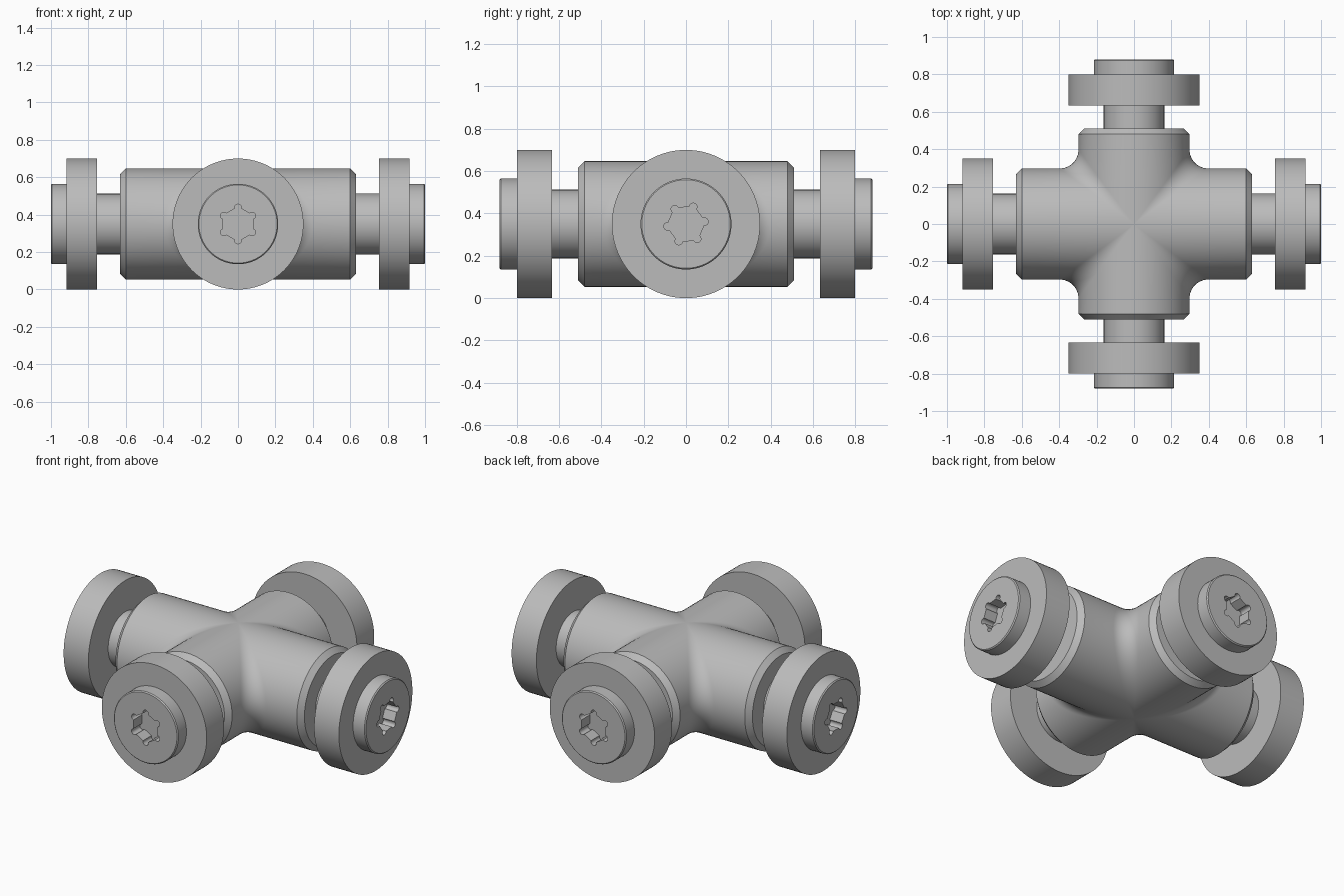
import bpy, bmesh
from math import sin, cos, pi, radians
from mathutils import Vector, Matrix

cube = bpy.data.objects.get("Cube")
if cube:
    bpy.data.objects.remove(cube, do_unlink=True)

CENTRE_Z = 0.35
PIPE_R, FILLET_R, CHAMFER = 0.297, 0.1, 0.03
ARM_X, ARM_Y = 0.63, 0.51          # half lengths of the pipe body

grey = bpy.data.materials.new("plain grey")
grey.use_nodes = True
grey.diffuse_color = (0.5, 0.5, 0.5, 1)
grey.node_tree.nodes["Principled BSDF"].inputs["Base Color"].default_value = grey.diffuse_color


def make_mesh(name, bm):
    bmesh.ops.remove_doubles(bm, verts=bm.verts, dist=1e-5)
    bmesh.ops.dissolve_degenerate(bm, edges=bm.edges, dist=1e-5)
    bmesh.ops.recalc_face_normals(bm, faces=bm.faces)
    mesh = bpy.data.meshes.new(name)
    bm.to_mesh(mesh)
    bm.free()
    mesh.materials.append(grey)
    return mesh


def add_object(name, mesh, matrix=Matrix()):
    obj = bpy.data.objects.new(name, mesh)
    bpy.context.collection.objects.link(obj)
    obj.matrix_world = matrix
    return obj


def smooth(obj):
    bpy.ops.object.select_all(action="DESELECT")
    obj.select_set(True)
    bpy.context.view_layer.objects.active = obj
    bpy.ops.object.shade_smooth_by_angle(angle=radians(30))


def skin(bm, rows):
    """Join rows of points into a quad sheet."""
    grid = [[bm.verts.new(p) for p in row] for row in rows]
    for a, b in zip(grid, grid[1:]):
        for i in range(len(a) - 1):
            bm.faces.new((a[i], a[i + 1], b[i + 1], b[i]))


def lathe(name, profile, steps=72):
    """Spin (radius, height) points around z."""
    bm = bmesh.new()
    turns = [2 * pi * i / steps for i in range(steps + 1)]
    skin(bm, [[(r * cos(t), r * sin(t), h) for r, h in profile] for t in turns])
    return make_mesh(name, bm)


# Cross body: each row runs from one arm end, over the rolling-ball fillet, to the next arm end
def body_row(phi, sx, sy):
    c, s = cos(phi), sin(phi)
    ball = Vector((c, c, s)) * (PIPE_R + FILLET_R)
    to_x, to_y = Vector((0, -c, -s)), Vector((-c, 0, -s))
    arm = [(ARM_X, 0), (ARM_X, PIPE_R - CHAMFER), (ARM_X - CHAMFER, PIPE_R)]
    row = [Vector((a, r * c, r * s)) for a, r in arm]
    spread = to_x.angle(to_y)
    for i in range(13):
        t = i / 12
        if spread < 1e-4:
            d = to_x
        else:
            d = (to_x * sin((1 - t) * spread) + to_y * sin(t * spread)) / sin(spread)
        row.append(ball + d * FILLET_R)
    row += [Vector((r * c, a - ARM_X + ARM_Y, r * s)) for a, r in reversed(arm)]
    return [(p.x * sx, p.y * sy, p.z) for p in row]


bm = bmesh.new()
for sx in (1, -1):
    for sy in (1, -1):
        skin(bm, [body_row(pi * (i / 36 - 0.5), sx, sy) for i in range(37)])
body = add_object("cross_body", make_mesh("cross_body", bm),
                  Matrix.Translation((0, 0, CENTRE_Z)))
smooth(body)

# Bolt and flange, measured outwards from the arm end
bolt_mesh = lathe("bolt", [(0, -0.05), (0.162, -0.05), (0.162, 0.2), (0.215, 0.2),
                           (0.215, 0.364), (0.209, 0.37), (0, 0.37)])
flange_mesh = lathe("flange", [(0.15, 0.123), (0.35, 0.123), (0.35, 0.288),
                               (0.15, 0.288), (0.15, 0.123)], 96)

# Six-lobed drive socket, cut into the bolt head
bm = bmesh.new()
outline = []
for k in range(6):
    for j in range(-4, 5):
        lobe, turn = k * pi / 3, k * pi / 3 + radians(27 * j)
        outline.append(bm.verts.new((0.088 * cos(lobe) + 0.018 * cos(turn),
                                     0.088 * sin(lobe) + 0.018 * sin(turn), 0.29)))
base = bm.faces.new(outline)
top = bmesh.ops.extrude_face_region(bm, geom=[base])["geom"]
bmesh.ops.translate(bm, vec=(0, 0, 0.2), verts=[v for v in top if isinstance(v, bmesh.types.BMVert)])
cutter = add_object("socket_cutter", make_mesh("socket_cutter", bm))
cutter.hide_render = True
bolt = add_object("bolt", bolt_mesh)
cut = bolt.modifiers.new("socket", "BOOLEAN")
cut.operation, cut.solver, cut.object = "DIFFERENCE", "EXACT", cutter
bpy.context.view_layer.objects.active = bolt
bpy.ops.object.modifier_apply(modifier=cut.name)
bolt_mesh = bolt.data
smooth(bolt)
bpy.data.objects.remove(bolt, do_unlink=True)
bpy.data.objects.remove(cutter, do_unlink=True)

# One bolt and flange per arm, with a slight roll of each socket
for side, direction, length, roll in (("front", (0, -1, 0), ARM_Y, 30), ("back", (0, 1, 0), ARM_Y, 30),
                                      ("left", (1, 0, 0), ARM_X, 7), ("right", (-1, 0, 0), ARM_X, 0)):
    out, up = Vector(direction), Vector((0, 0, 1))
    across = up.cross(out)
    place = Matrix((across, up, out)).transposed().to_4x4()
    place.translation = out * length + up * CENTRE_Z
    add_object(side + "_bolt", bolt_mesh, place @ Matrix.Rotation(radians(roll), 4, "Z"))
    smooth(add_object(side + "_flange", flange_mesh, place))
